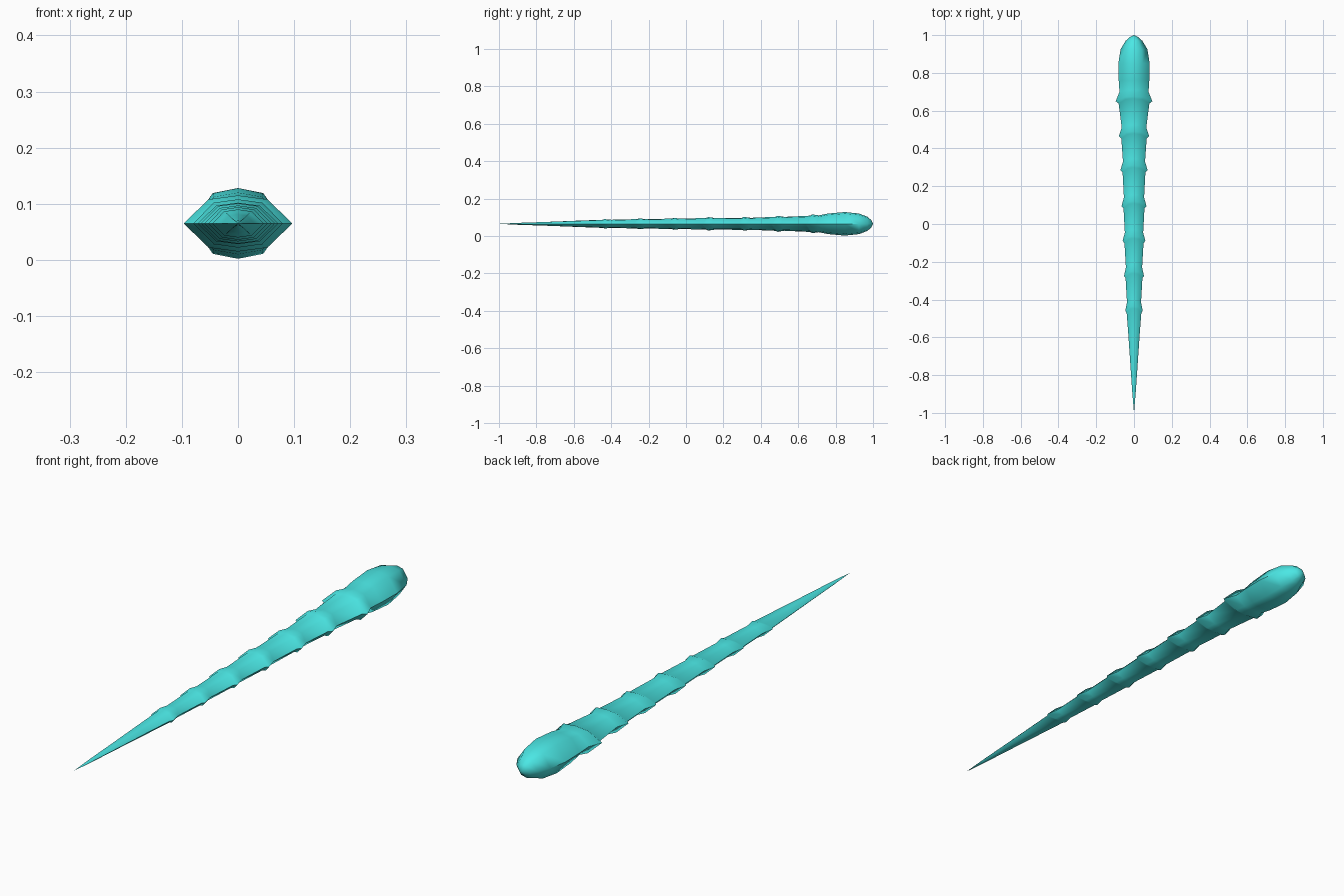
import bpy, bmesh

if "Cube" in bpy.data.objects:
    bpy.data.objects.remove(bpy.data.objects["Cube"])

ZC = 0.065
# eight-sided section: x factor, z factor, sweep towards the tail
SECTION = [(1, 0, 1), (.54, .86, 0.15), (0, 1, 0), (-.54, .86, 0.15),
           (-1, 0, 1), (-.54, -.86, 0.15), (0, -1, 0), (.54, -.86, 0.15)]

# rings: y, half width, half height, sweep
rings = [(.99, .022, .02, 0), (.97, .044, .038, 0), (.925, .071, .055, 0),
         (.85, .083, .063, 0), (.76, .081, .055, 0), (.71, .077, .045, .01)]

# overlapping collars along the body
collars = [(.675, .097, .050), (.49, .080, .043), (.31, .072, .037), (.12, .066, .036),
           (-.065, .060, .032), (-.25, .053, .029), (-.435, .046, .025)]
for i, (y, w, h) in enumerate(collars):
    if i:
        rings.append((y + .035, w * .81, h * .86, .015))
    rings.append((y, w, h, .025))
    rings.append((y - .012, w * .84, h * .87, .025))

# tapering tail
rings += [(-.6, .029, .016, 0), (-.75, .019, .010, 0), (-.9, .0085, .005, 0)]

bm = bmesh.new()
loops = [[bm.verts.new((w * a, y - s * k, ZC + h * b)) for a, b, k in SECTION]
         for y, w, h, s in rings]
for p, q in zip(loops, loops[1:]):
    for j in range(8):
        k = (j + 1) % 8
        bm.faces.new((p[j], p[k], q[k], q[j]))
# pointed closures
for loop, y in ((loops[0], 1), (loops[-1], -1)):
    tip = bm.verts.new((0, y, ZC))
    for j in range(8):
        bm.faces.new((loop[j], loop[(j + 1) % 8], tip))
bmesh.ops.recalc_face_normals(bm, faces=bm.faces)
mesh = bpy.data.meshes.new("ridged_body")
bm.to_mesh(mesh)
bm.free()

body = bpy.data.objects.new("ridged_body", mesh)
bpy.context.collection.objects.link(body)
mat = bpy.data.materials.new("turquoise")
mat.diffuse_color = (.07, .80, .78, 1)
mat.use_nodes = True
mat.node_tree.nodes["Principled BSDF"].inputs["Base Color"].default_value = mat.diffuse_color
mesh.materials.append(mat)
bpy.context.view_layer.objects.active = body
body.select_set(True)
bpy.ops.object.shade_smooth_by_angle(angle=1.05)
